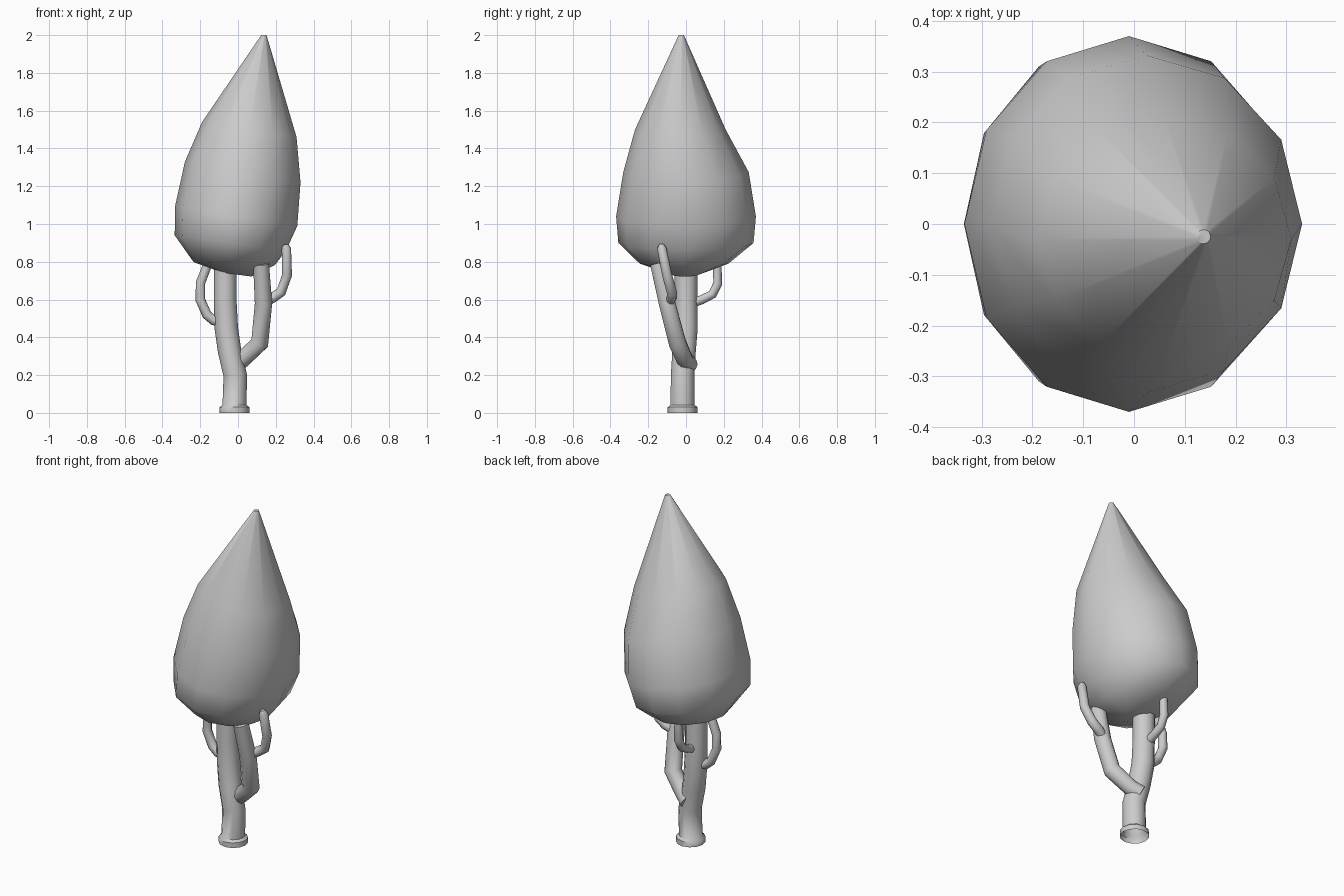
import bpy, bmesh, math
from mathutils import Vector


def loft(name, rings, cap_start=True, cap_end=True, angle=50):
    """Skin a list of equal-length vertex rings into one object."""
    bm = bmesh.new()
    loops = [[bm.verts.new(p) for p in ring] for ring in rings]
    n = len(loops[0])
    for a, b in zip(loops, loops[1:]):
        for i in range(n):
            j = (i + 1) % n
            bm.faces.new((a[i], a[j], b[j], b[i]))
    if cap_start:
        bm.faces.new(loops[0][::-1])
    if cap_end:
        bm.faces.new(loops[-1])
    mesh = bpy.data.meshes.new(name)
    bm.to_mesh(mesh)
    bm.free()
    ob = bpy.data.objects.new(name, mesh)
    bpy.context.collection.objects.link(ob)
    bpy.ops.object.select_all(action='DESELECT')
    bpy.context.view_layer.objects.active = ob
    ob.select_set(True)
    bpy.ops.object.shade_smooth_by_angle(angle=math.radians(angle))
    return ob


def tube(name, path, sides, cap_start=True):
    """Round limb through (x, y, z, radius) points."""
    pts = [Vector(p[:3]) for p in path]
    rings = []
    for k, p in enumerate(pts):
        t = Vector()
        if k > 0:
            t += (p - pts[k - 1]).normalized()
        if k < len(pts) - 1:
            t += (pts[k + 1] - p).normalized()
        rot = Vector((0, 0, 1)).rotation_difference(t.normalized())
        rings.append([p + rot @ Vector((path[k][3] * math.cos(2 * math.pi * i / sides),
                                        path[k][3] * math.sin(2 * math.pi * i / sides), 0))
                      for i in range(sides)])
    return loft(name, rings, cap_start)


# Crown: leaning teardrop of tilted rings (cx, cy, rx, ry, z, tilt)
profile = [
    (-0.005, -0.005, 0.075, 0.07, 0.732, 0.01),
    (-0.02, -0.01, 0.215, 0.235, 0.79, 0.008),
    (-0.04, 0.0, 0.295, 0.358, 0.90, 0.04),
    (-0.01, 0.0, 0.324, 0.37, 1.04, 0.05),
    (0.025, 0.0, 0.306, 0.332, 1.275, 0.055),
    (0.06, -0.03, 0.25, 0.24, 1.50, 0.04),
    (0.137, -0.025, 0.014, 0.014, 2.0, 0.0),
]
loft("crown", [[(cx + rx * math.cos(a), cy + ry * math.sin(a), z - tilt * math.cos(a))
                for a in (2 * math.pi * i / 12 for i in range(12))]
               for cx, cy, rx, ry, z, tilt in profile], angle=60)

# Trunk with flared foot, open underneath
tube("trunk", [(-0.018, -0.018, 0.0, 0.079), (-0.018, -0.018, 0.03, 0.079),
               (-0.018, -0.018, 0.042, 0.064), (-0.015, -0.018, 0.2, 0.062),
               (-0.045, -0.01, 0.33, 0.062), (-0.062, 0.0, 0.45, 0.062),
               (-0.068, 0.0, 0.6, 0.06), (-0.068, 0.0, 0.76, 0.06)], 12, cap_start=False)

# Main fork
tube("right_fork", [(-0.03, 0.02, 0.25, 0.045), (0.02, -0.005, 0.28, 0.045),
                    (0.115, -0.045, 0.37, 0.048), (0.135, -0.1, 0.58, 0.046),
                    (0.122, -0.15, 0.79, 0.042)], 10)

# Side twigs
tube("right_twig", [(0.14, -0.09, 0.585, 0.026), (0.185, -0.075, 0.61, 0.027),
                    (0.228, -0.075, 0.64, 0.027), (0.26, -0.1, 0.73, 0.026),
                    (0.256, -0.128, 0.87, 0.025), (0.252, -0.13, 0.892, 0.014)], 8)
tube("left_twig", [(-0.07, 0.0, 0.475, 0.026), (-0.13, 0.0, 0.49, 0.026),
                   (-0.165, 0.0, 0.52, 0.026), (-0.2, 0.0, 0.6, 0.026),
                   (-0.198, 0.0, 0.69, 0.025), (-0.155, 0.0, 0.8, 0.024)], 8)
tube("back_twig", [(-0.068, 0.03, 0.58, 0.024), (-0.07, 0.085, 0.6, 0.024),
                   (-0.07, 0.14, 0.628, 0.024), (-0.068, 0.168, 0.685, 0.024),
                   (-0.066, 0.165, 0.81, 0.022)], 8)
